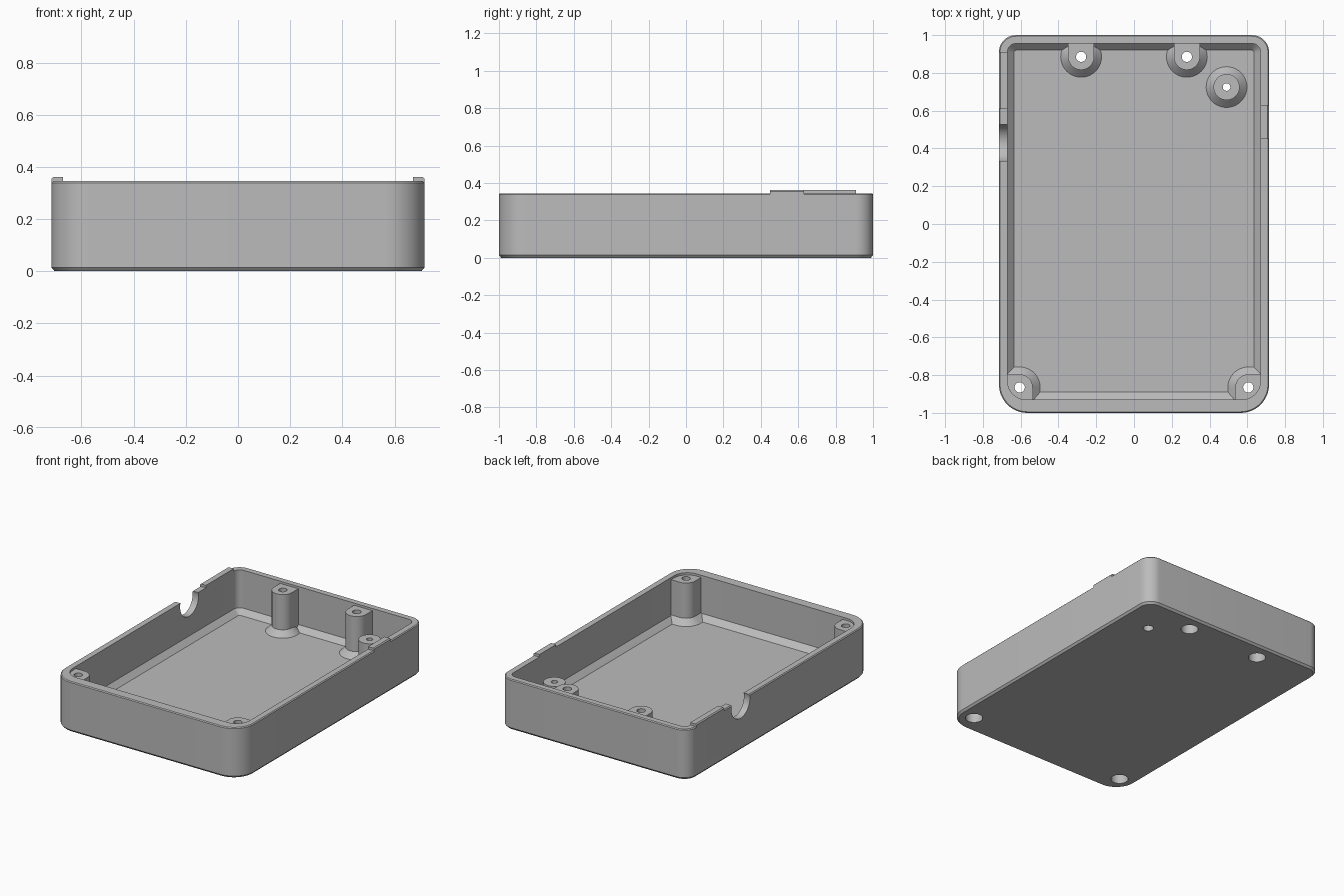
import bpy, bmesh
from math import sin, cos, pi

if "Cube" in bpy.data.objects:
    bpy.data.objects.remove(bpy.data.objects["Cube"])

grey = bpy.data.materials.new("mid_grey")
grey.use_nodes = True
grey.diffuse_color = (0.5, 0.5, 0.5, 1)
grey.node_tree.nodes["Principled BSDF"].inputs["Base Color"].default_value = (0.5, 0.5, 0.5, 1)


def arc(cx, cy, r, a0, a1, n=12):
    """Points on an arc, angles in quarter turns."""
    angles = [(a0 + (a1 - a0) * i / n) * pi / 2 for i in range(n + 1)]
    return [(cx + r * cos(a), cy + r * sin(a)) for a in angles]


def circle(cx, cy, r):
    return arc(cx, cy, r, 0, 4, 40)[:-1]


def case_outline(inset, front, rf, rb):
    """Rectangle with larger rounded corners at the front than at the back."""
    x, yb, yf = 0.715 - inset, 1 - inset, -1 + front
    return (arc(x - rb, yb - rb, rb, 0, 1) + arc(-x + rb, yb - rb, rb, 1, 2)
            + arc(-x + rf, yf + rf, rf, 2, 3) + arc(x - rf, yf + rf, rf, 3, 4))


def loft(name, rings):
    """Closed solid through (outline, height) rings."""
    bm = bmesh.new()
    loops = [[bm.verts.new((x, y, z)) for x, y in pts] for pts, z in rings]
    for low, high in zip(loops, loops[1:]):
        for i in range(len(low)):
            j = (i + 1) % len(low)
            bm.faces.new((low[i], low[j], high[j], high[i]))
    bm.faces.new(loops[0][::-1])
    bm.faces.new(loops[-1])
    bmesh.ops.recalc_face_normals(bm, faces=bm.faces)
    mesh = bpy.data.meshes.new(name)
    bm.to_mesh(mesh)
    bm.free()
    mesh.materials.append(grey)
    ob = bpy.data.objects.new(name, mesh)
    bpy.context.collection.objects.link(ob)
    return ob


def cut(ob, cutter):
    mod = ob.modifiers.new("cut", "BOOLEAN")
    mod.operation, mod.solver, mod.object = "DIFFERENCE", "EXACT", cutter
    bpy.context.view_layer.objects.active = ob
    bpy.ops.object.modifier_apply(modifier=mod.name)


RIM, FLOOR, FILLET, POST_TOP = 0.345, 0.05, 0.085, 0.33
parts, cutters = [], []

# Case: chamfered outside, hollow with a sloped edge around the floor
case = loft("case_shell", [
    (case_outline(0.012, 0.012, 0.138, 0.078), 0), (case_outline(0, 0, 0.15, 0.09), 0.014),
    (case_outline(0, 0, 0.15, 0.09), RIM - 0.006), (case_outline(0.006, 0.006, 0.144, 0.084), RIM)])
parts.append(case)
cavity = loft("cavity_cutter", [
    (case_outline(0.08, 0.11, 0.065, 0.012), FLOOR), (case_outline(0.045, 0.07, 0.1, 0.045), FILLET),
    (case_outline(0.045, 0.07, 0.1, 0.045), 0.6)])
cutters.append(cavity)
cut(case, cavity)

# Round cable notch in one side wall
notch = loft("notch_cutter", [(circle(0, 0, 0.1), -0.1), (circle(0, 0, 0.1), 0.1)])
notch.rotation_euler = (0, pi / 2, 0)
notch.location = (-0.69, 0.43, 0.32)
cutters.append(notch)
bpy.context.view_layer.update()
cut(case, notch)


def back_section(x, y, r):
    return arc(x, y, r, 2, 4, 24) + [(x + r, 0.98), (x - r, 0.98)]


def corner_section(x, y, r):
    s = 1 if x > 0 else -1
    pts = arc(abs(x), y, r, 2, 1) + [(0.69, y + r), (0.69, -0.9), (0.65, -0.96), (abs(x) - r, -0.96)]
    return [(s * px, py) for px, py in pts]


def round_section(x, y, r):
    return circle(x, y, r)


# Screw posts: a flared foot, a shaft, a bore and a recess underneath
def post(name, section, foot, x, y, top, bore, recess):
    shaft = loft(name, [(section(x, y, 0.069), 0.03), (section(x, y, 0.069), top)])
    base = loft(name + "_foot", [(foot(x, y, 0.108), 0.03), (foot(x, y, 0.108), FLOOR),
                                 (foot(x, y, 0.069), FILLET + 0.004)])
    hole = loft(name + "_bore_cutter", [
        (circle(x, y, recess), -0.1), (circle(x, y, recess), 0.11),
        (circle(x, y, bore), 0.11), (circle(x, y, bore), 0.6)])
    cutters.append(hole)
    for ob in (shaft, base, case):
        cut(ob, hole)
    parts.extend((shaft, base))


for side, s in (("left", 1), ("right", -1)):
    post("back_post_" + side, back_section, round_section, s * 0.28, 0.885, POST_TOP, 0.027, 0.055)
    post("front_post_" + side, corner_section, corner_section, s * 0.605, -0.865, POST_TOP, 0.027, 0.055)
post("short_post", round_section, round_section, 0.49, 0.725, 0.26, 0.02, 0.033)


# Raised locating ridges on top of the side walls
def ridge(name, s, y0, y1):
    def strip(x1):
        return [(s * 0.67, y0), (s * x1, y0), (s * x1, y1), (s * 0.67, y1)]
    parts.append(loft(name, [(strip(0.715), RIM - 0.007), (strip(0.715), 0.355), (strip(0.708), 0.362)]))


ridge("rim_ridge_left", 1, 0.45, 0.63)
ridge("rim_ridge_right", -1, 0.61, 0.91)

# Clear the cutters and smooth the curved walls
for ob in cutters:
    bpy.data.objects.remove(ob)
bpy.ops.object.select_all(action="DESELECT")
for ob in parts:
    ob.select_set(True)
bpy.context.view_layer.objects.active = case
bpy.ops.object.shade_smooth_by_angle(angle=pi / 6)
